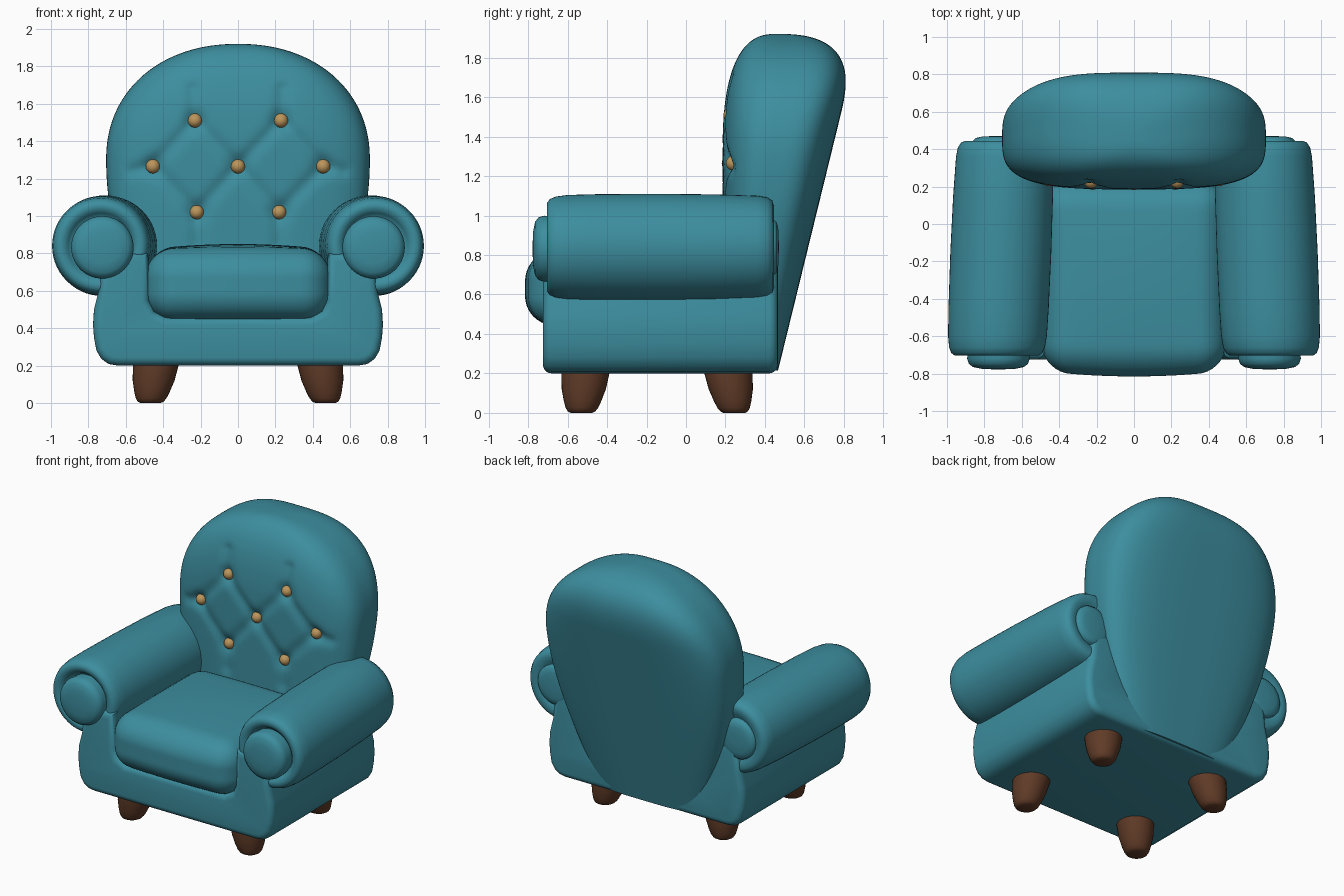
import bpy, bmesh, math
from mathutils import Vector

if "Cube" in bpy.data.objects:
    bpy.data.objects.remove(bpy.data.objects["Cube"])


def material(name, rgb):
    m = bpy.data.materials.new(name)
    m.diffuse_color = (*rgb, 1)
    m.use_nodes = True
    m.node_tree.nodes["Principled BSDF"].inputs["Base Color"].default_value = m.diffuse_color
    return m


TEAL = material("teal fabric", (0.046, 0.27, 0.345))
WOOD = material("brown wood", (0.115, 0.043, 0.02))
BRASS = material("tan button", (0.5, 0.3, 0.105))


def finish(bm, name, mat, angle=50):
    bmesh.ops.recalc_face_normals(bm, faces=bm.faces)
    me = bpy.data.meshes.new(name)
    bm.to_mesh(me)
    bm.free()
    me.materials.append(mat)
    me.shade_smooth()
    me.set_sharp_from_angle(angle=math.radians(angle))
    ob = bpy.data.objects.new(name, me)
    bpy.context.collection.objects.link(ob)
    return ob


def loft(name, rings, mat, angle=50):
    """Skin a list of equal-length closed rings and cap both ends."""
    bm = bmesh.new()
    vs = [[bm.verts.new(p) for p in r] for r in rings]
    n = len(rings[0])
    for a, b in zip(vs, vs[1:]):
        for i in range(n):
            bm.faces.new((a[i], a[(i + 1) % n], b[(i + 1) % n], b[i]))
    bm.faces.new(vs[0])
    bm.faces.new(vs[-1])
    return finish(bm, name, mat, angle)


def circle_y(cx, y, cz, r, n=56):
    return [(cx + r * math.cos(2 * math.pi * i / n), y,
             cz + r * math.sin(2 * math.pi * i / n)) for i in range(n)]


def circle_z(cx, cy, z, r, n=32):
    return [(cx + r * math.cos(2 * math.pi * i / n),
             cy + r * math.sin(2 * math.pi * i / n), z) for i in range(n)]


# Base: U-shaped profile extruded front to back, soft ends
half = [(0.64, 0.2), (0.69, 0.208), (0.73, 0.235), (0.757, 0.28), (0.77, 0.35),
        (0.775, 0.42), (0.77, 0.5), (0.745, 0.6), (0.72, 0.8),
        (0.48, 0.8), (0.475, 0.55), (0.45, 0.49), (0.39, 0.46)]
outline = half + [(-x, z) for x, z in reversed(half)]
bm = bmesh.new()
face = bm.faces.new([bm.verts.new((x, -0.725, z)) for x, z in outline])
ext = bmesh.ops.extrude_face_region(bm, geom=[face])
bmesh.ops.translate(bm, vec=(0, 1.19, 0),
                    verts=[g for g in ext["geom"] if isinstance(g, bmesh.types.BMVert)])
bmesh.ops.recalc_face_normals(bm, faces=bm.faces)
caps = [e for e in bm.edges if abs(e.verts[0].co.y - e.verts[1].co.y) < 1e-4]
bmesh.ops.bevel(bm, geom=caps, offset=0.045, segments=5, profile=0.5, affect='EDGES')
finish(bm, "base", TEAL)

# Seat cushion: rounded box with crowned top and front
H, R, C = Vector((0.495, 0.51, 0.19)), 0.15, Vector((0, -0.275, 0.63))
bm = bmesh.new()
bmesh.ops.create_cube(bm, size=2)
bmesh.ops.subdivide_edges(bm, edges=bm.edges[:], cuts=29, use_grid_fill=True)
for v in bm.verts:
    p = Vector([c * h for c, h in zip(v.co, H)])
    q = Vector([max(-(h - R), min(h - R, c)) for c, h in zip(p, H)])
    p = q + (p - q).normalized() * R
    u, w, t = p.x / H.x, p.y / H.y, p.z / H.z
    p.z += 0.03 * max(t, 0) * (1 - u * u) * (1 - w * w)
    p.y -= 0.03 * max(-w, 0) * (1 - u * u)
    v.co = p + C
finish(bm, "seat_cushion", TEAL)

# Backrest: stacked superellipse sections with tufted front
BUTTONS = [(-0.23, 1.51), (0.23, 1.51), (-0.455, 1.265), (0, 1.265),
           (0.455, 1.265), (-0.22, 1.02), (0.22, 1.02)]
CREASES = [(BUTTONS[a], BUTTONS[b]) for a, b in
           ((0, 2), (0, 3), (1, 3), (1, 4), (2, 5), (3, 5), (3, 6), (4, 6))]
for s in (-1, 1):
    CREASES += [((s * 0.23, 1.51), (s * 0.24, 1.68)), ((s * 0.22, 1.02), (s * 0.22, 0.85)),
                ((s * 0.455, 1.265), (s * 0.56, 1.24))]
TOP, LOW = 1.92, 0.215


def dent(x, z):
    p = Vector((x, z))
    d = sum(0.03 * math.exp(-((p - Vector(b)).length / 0.05) ** 2) for b in BUTTONS)
    crease = 0
    for a, b in CREASES:
        a, b = Vector(a), Vector(b)
        t = max(0, min(1, (p - a).dot(b - a) / (b - a).length_squared))
        crease = max(crease, math.exp(-((p - a.lerp(b, t)).length / 0.035) ** 2))
    return d + 0.016 * crease


def cap(z, start, n):
    u = max(0, (z - start) / (TOP - start))
    return max(0, 1 - u ** n) ** (1 / n)


def section(z):
    """Half width, front y and back y at a height."""
    low = min(1, max(0, (z - 0.2) / 1.1))
    w = (0.43 + 0.275 * math.sin(low * math.pi / 2) ** 1.1) * cap(z, 1.3, 2.15)
    yc = 0.46
    front = yc - 0.275 * cap(z, 1.3, 2.6)
    back = yc + (0.475 + (z - 0.25) * 0.245 - yc) * cap(z, 1.5, 2.6)
    return w, front, back


def back_point(z, c, s):
    w, f, b = section(z)
    n = 3.3
    k = (abs(c) ** n + abs(s) ** n) ** (-1 / n)
    x, y = w * c * k, (f + b) / 2 + (b - f) / 2 * s * k
    if s < 0:
        y += dent(x, z) * min(1, abs(s) * 2)
    return (x, y, z)


rings = []
for j in range(111):
    z = LOW + (TOP - LOW) * math.sin(min(j / 110, 0.992) * math.pi / 2)
    rings.append([back_point(z, math.cos(a), math.sin(a))
                  for a in (2 * math.pi * i / 200 for i in range(200))])
loft("backrest", rings, TEAL, 60)

# Buttons pressed into the backrest
for i, (x, z) in enumerate(BUTTONS):
    w, f, b = section(z)
    n = 3.3
    y = (f + b) / 2 - (b - f) / 2 * (1 - abs(x / w) ** n) ** (1 / n) + dent(x, z)
    bm = bmesh.new()
    bmesh.ops.create_uvsphere(bm, u_segments=20, v_segments=12, radius=0.038)
    bmesh.ops.translate(bm, verts=bm.verts, vec=(x, y - 0.012, z))
    finish(bm, f"button_{i + 1}", BRASS)

# Rolled arms with padded end discs, and splayed legs
ARM = [(-0.66, 0.16), (-0.685, 0.175), (-0.703, 0.20), (-0.703, 0.225), (-0.69, 0.243),
       (-0.66, 0.256), (-0.6, 0.264), (-0.45, 0.268), (-0.15, 0.27), (0.15, 0.267),
       (0.36, 0.26), (0.41, 0.252), (0.437, 0.235), (0.445, 0.21), (0.44, 0.17), (0.42, 0.14)]
FRONT_DISC = [(-0.62, 0.16), (-0.72, 0.167), (-0.748, 0.158), (-0.765, 0.135),
              (-0.774, 0.09), (-0.777, 0.03)]
REAR_DISC = [(0.40, 0.14), (0.445, 0.14), (0.46, 0.125), (0.468, 0.09), (0.47, 0.03)]
LEG = [(0, 0.055), (0.008, 0.07), (0.025, 0.082), (0.06, 0.095), (0.12, 0.112),
       (0.2, 0.122), (0.27, 0.124)]
for s, side in ((1, "right"), (-1, "left")):
    arm_x = lambda y: s * (0.706 - 0.04 * y)
    loft(f"{side}_arm", [circle_y(arm_x(y), y, 0.84, r) for y, r in ARM], TEAL, 60)
    loft(f"{side}_arm_front_disc",
         [circle_y(s * 0.725, y, 0.832, r) for y, r in FRONT_DISC], TEAL, 60)
    loft(f"{side}_arm_rear_disc",
         [circle_y(s * 0.72, y, 0.84, r) for y, r in REAR_DISC], TEAL, 60)
    for end, cy, lean in (("front", -0.53, 0.1), ("rear", 0.245, -0.15)):
        loft(f"{side}_{end}_leg",
             [circle_z(s * (0.468 - 0.14 * z), cy + lean * z, z, r) for z, r in LEG], WOOD)
